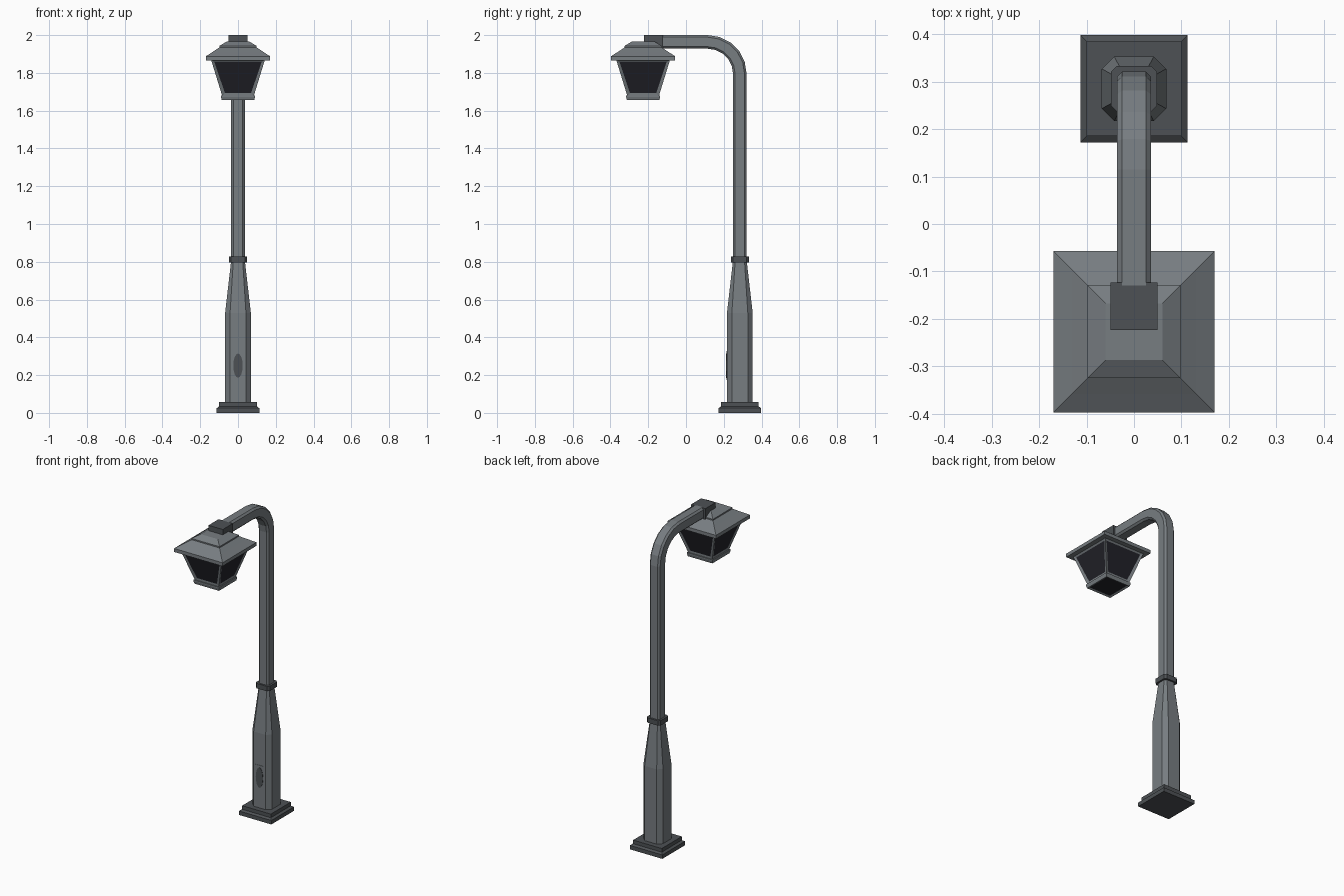
import bpy, bmesh, math
from mathutils import Vector

if "Cube" in bpy.data.objects:
    bpy.data.objects.remove(bpy.data.objects["Cube"])

POLE_Y, LAMP_Y = 0.285, -0.227


def material(name, rgb):
    m = bpy.data.materials.new(name)
    m.diffuse_color = (*rgb, 1)
    m.use_nodes = True
    m.node_tree.nodes["Principled BSDF"].inputs["Base Color"].default_value = m.diffuse_color
    return m


GREY = material("grey metal", (0.185, 0.205, 0.22))
DARK = material("dark metal", (0.075, 0.083, 0.09))
GLASS = material("dark glass", (0.016, 0.016, 0.022))


def section(half, inner=None):
    """Square, or square with chamfered corners when inner is given."""
    if inner is None:
        return [(-half, -half), (half, -half), (half, half), (-half, half)]
    h, i = half, inner
    return [(-i, -h), (i, -h), (h, -i), (h, i), (i, h), (-i, h), (-h, i), (-h, -i)]


def loft(name, rings, mats, edit=None):
    """Skin a list of point rings and cap both ends."""
    bm = bmesh.new()
    vr = [[bm.verts.new(p) for p in r] for r in rings]
    n = len(vr[0])
    for a, b in zip(vr, vr[1:]):
        for i in range(n):
            j = (i + 1) % n
            bm.faces.new((a[i], a[j], b[j], b[i]))
    bm.faces.new(vr[0][::-1])
    bm.faces.new(vr[-1])
    bmesh.ops.recalc_face_normals(bm, faces=bm.faces)
    if edit:
        edit(bm)
    me = bpy.data.meshes.new(name)
    bm.to_mesh(me)
    bm.free()
    for m in mats:
        me.materials.append(m)
    ob = bpy.data.objects.new(name, me)
    bpy.context.collection.objects.link(ob)
    return ob


def stack(name, y, levels, mats, edit=None):
    """Vertical loft from (z, half[, inner]) levels."""
    rings = [[(px, py + y, l[0]) for px, py in section(*l[1:])] for l in levels]
    return loft(name, rings, mats, edit)


def panes(test, thickness, depth):
    """Inset the chosen faces and give them the second material."""
    def edit(bm):
        bm.normal_update()
        faces = [f for f in bm.faces if test(f.normal)]
        bmesh.ops.inset_individual(bm, faces=faces, thickness=thickness, depth=depth)
        for f in faces:
            f.material_index = 1
    return edit


# Foot, lower column and collar
stack("base_plate", POLE_Y,
      [(0, 0.113), (0.025, 0.113), (0.034, 0.1), (0.057, 0.1)], [DARK])
stack("lower_column", POLE_Y,
      [(0.055, 0.068, 0.042), (0.53, 0.068, 0.042), (0.8, 0.037, 0.025)], [GREY])
stack("collar", POLE_Y, [(0.797, 0.048, 0.036), (0.828, 0.048, 0.036)], [DARK])

# Upper pole, bent over into the arm
R, AXIS = 0.17, 1.964
path = [(POLE_Y, 0.8, 0)]
for k in range(6):
    a = math.pi / 2 * k / 5
    path.append((POLE_Y - R + R * math.cos(a), AXIS - R + R * math.sin(a), a))
path.append((-0.13, AXIS, math.pi / 2))
rings = []
for y, z, a in path:
    out = Vector((0, math.cos(a), math.sin(a)))
    rings.append([Vector((px, y, z)) + out * py for px, py in section(0.036, 0.025)])
loft("pole_and_arm", rings, [GREY])

# Access door on the front of the column
front = POLE_Y - 0.068
loft("access_door", [[(px * 0.03, y, 0.25 + pz * 0.077) for px, pz in section(1)]
                     for y in (front - 0.002, front + 0.001)], [GREY])
loft("door_oval", [[(0.025 * math.cos(t * math.pi / 8), y, 0.25 + 0.064 * math.sin(t * math.pi / 8))
                    for t in range(16)] for y in (front - 0.004, front)], [DARK])

# Bracket joining the arm to the lantern
stack("arm_bracket", -0.173, [(1.929, 0.05), (2.0, 0.05)], [DARK])

# Lantern roof
stack("lantern_roof", LAMP_Y,
      [(1.866, 0.17), (1.888, 0.17), (1.913, 0.131), (1.935, 0.098),
       (1.943, 0.098), (1.966, 0.06)], [GREY])

# Lantern body with a glass pane on each side
stack("lantern_body", LAMP_Y, [(1.676, 0.083), (1.868, 0.142)], [GREY, GLASS],
      panes(lambda n: abs(n.z) < 0.8, 0.022, -0.005))

# Lantern bottom rim with a glass pane underneath
stack("lantern_rim", LAMP_Y,
      [(1.656, 0.086), (1.672, 0.09), (1.68, 0.09)], [GREY, GLASS],
      panes(lambda n: n.z < -0.8, 0.016, -0.005))
